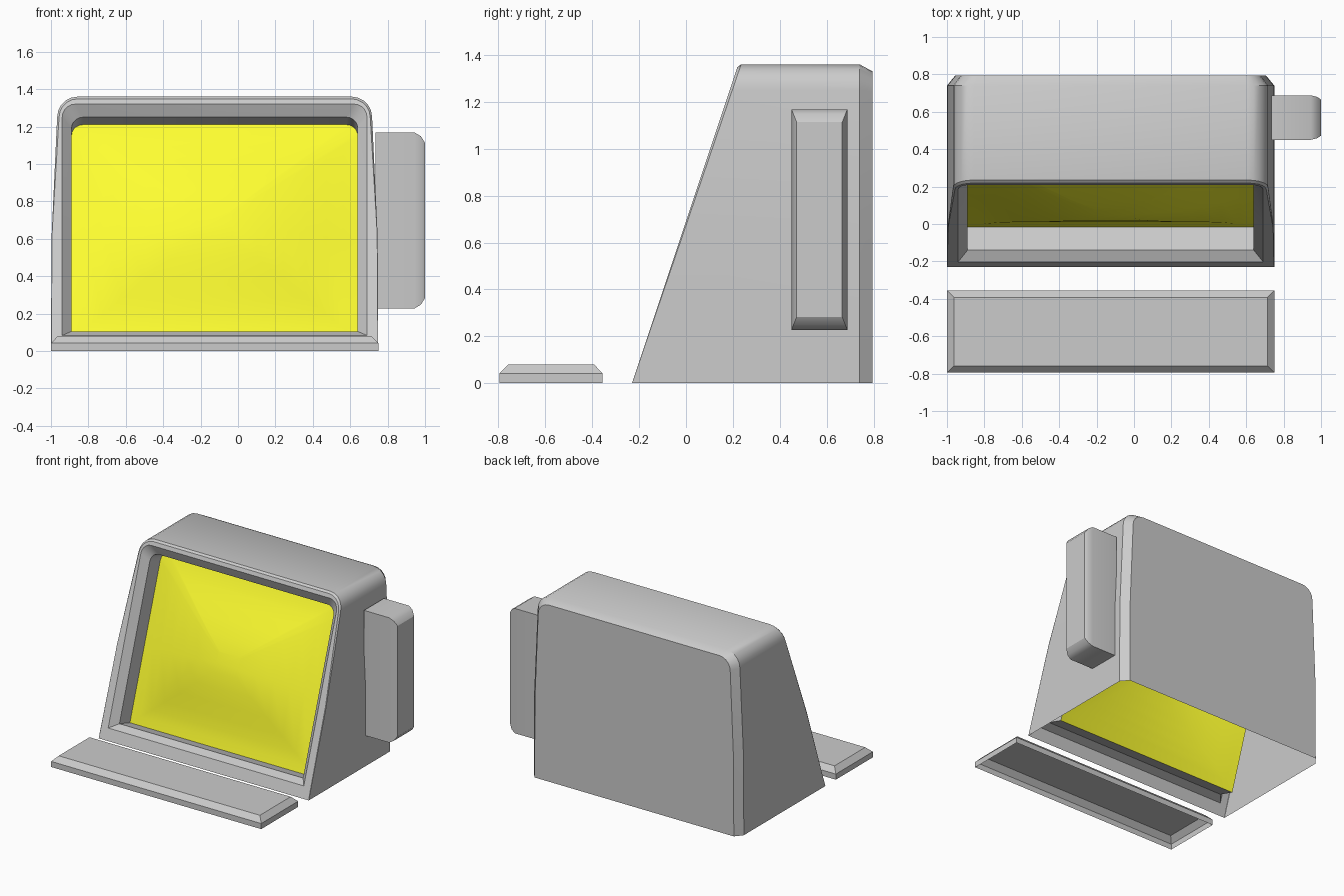
import bpy
import bmesh
import math

if "Cube" in bpy.data.objects:
    bpy.data.objects.remove(bpy.data.objects["Cube"])

CX = -0.125  # middle of the housing in x


def loft(name, rings, start_cap=False, end_cap=False, open_spans=()):
    """Skin a list of equal-length rings; spans in open_spans skip the closing face."""
    bm = bmesh.new()
    rows = [[bm.verts.new(p) for p in ring] for ring in rings]
    n = len(rows[0])
    for i in range(len(rows) - 1):
        a, b = rows[i], rows[i + 1]
        for j in range(n - 1 if i in open_spans else n):
            k = (j + 1) % n
            bm.faces.new((a[j], a[k], b[k], b[j]))
    if start_cap:
        bm.faces.new(rows[0][::-1])
    if end_cap:
        bm.faces.new(rows[-1])
    mesh = bpy.data.meshes.new(name)
    bm.to_mesh(mesh)
    bm.free()
    obj = bpy.data.objects.new(name, mesh)
    bpy.context.collection.objects.link(obj)
    bpy.ops.object.select_all(action='DESELECT')
    obj.select_set(True)
    bpy.context.view_layer.objects.active = obj
    bpy.ops.object.shade_smooth_by_angle(angle=math.radians(32))
    return obj


def arch(hw_low, hw_top, z0, z1, r, y_of_z, steps=5):
    """Rectangle in x/z with rounded top corners and a slight taper."""
    half = [(hw_low, z0), (hw_low - 0.1 * (hw_low - hw_top), z0 + 0.45 * (z1 - z0))]
    for i in range(steps + 1):
        a = math.pi / 2 * i / steps
        half.append((hw_top - r + r * math.cos(a), z1 - r + r * math.sin(a)))
    pts = half + [(-x, z) for x, z in reversed(half)]
    return [(CX + x, y_of_z(z), z) for x, z in pts]


def slope(offset=0.0, rate=0.333):
    return lambda z: -0.23 + rate * z + offset


# Housing: open-bottomed shell, chamfered back, sloped front rim and screen recess
lip = arch(0.765, 0.765, 0.105, 1.25, 0.06, slope(0.055))
seat = [(x, y + 0.125, z - 0.04) for x, y, z in lip]
housing_rings = [
    arch(0.83, 0.80, 0, 1.33, 0.09, lambda z: 0.795),
    arch(0.875, 0.842, 0, 1.36, 0.11, lambda z: 0.74),
    arch(0.875, 0.842, 0, 1.36, 0.11, slope(0, 0.342)),
    arch(0.873, 0.832, 0.045, 1.348, 0.10, slope()),
    arch(0.815, 0.815, 0.083, 1.32, 0.07, slope()),
    lip,
    seat,
]
loft("housing", housing_rings, start_cap=True, open_spans=(0, 1))

# Screen: domed panel filling the recess
zm = (seat[0][2] + max(p[2] for p in seat)) / 2
ym = slope(0.055 + 0.125 + 0.04 * 0.333)(zm)
hz = zm - seat[0][2]
screen_rings = []
for k in (1, 0.9, 0.78, 0.64, 0.48, 0.3, 0.12):
    ring = []
    for x, y, z in seat:
        px, py, pz = CX + (x - CX) * k, ym + (y - ym) * k, zm + (z - zm) * k
        u, v = (px - CX) / 0.765, (pz - zm) / hz
        d = 0 if k == 1 else 0.13 * (1 - u * u) * (1 - v * v)
        ring.append((px, py - 0.95 * d, pz + 0.32 * d))
    screen_rings.append(ring)
screen = loft("screen", screen_rings, end_cap=True)
yellow = bpy.data.materials.new("screen_yellow")
yellow.diffuse_color = (1.0, 1.0, 0.03, 1)
yellow.use_nodes = True
yellow.node_tree.nodes["Principled BSDF"].inputs["Base Color"].default_value = yellow.diffuse_color
screen.data.materials.append(yellow)


# Side unit: upright box with a stepped chamfer on its outer end
def side_ring(x, iy, iz):
    y0, y1, z0, z1 = 0.45 + iy, 0.688 - iy, 0.228 + iz, 1.168 - iz
    return [(x, y0, z0), (x, y1, z0), (x, y1, z1), (x, y0, z1)]


loft("side_unit", [side_ring(0.735, 0, 0), side_ring(0.945, 0, 0),
                   side_ring(0.978, 0.008, 0.02), side_ring(1.0, 0.022, 0.055)],
     start_cap=True, end_cap=True)


# Keyboard: open-bottomed slab with a chamfered top
def key_ring(z, i):
    x0, x1, y0, y1 = -1 + i, 0.75 - i, -0.795 + i, -0.355 - i
    return [(x0, y0, z), (x1, y0, z), (x1, y1, z), (x0, y1, z)]


loft("keyboard", [key_ring(0, 0), key_ring(0.042, 0), key_ring(0.08, 0.037)], end_cap=True)
